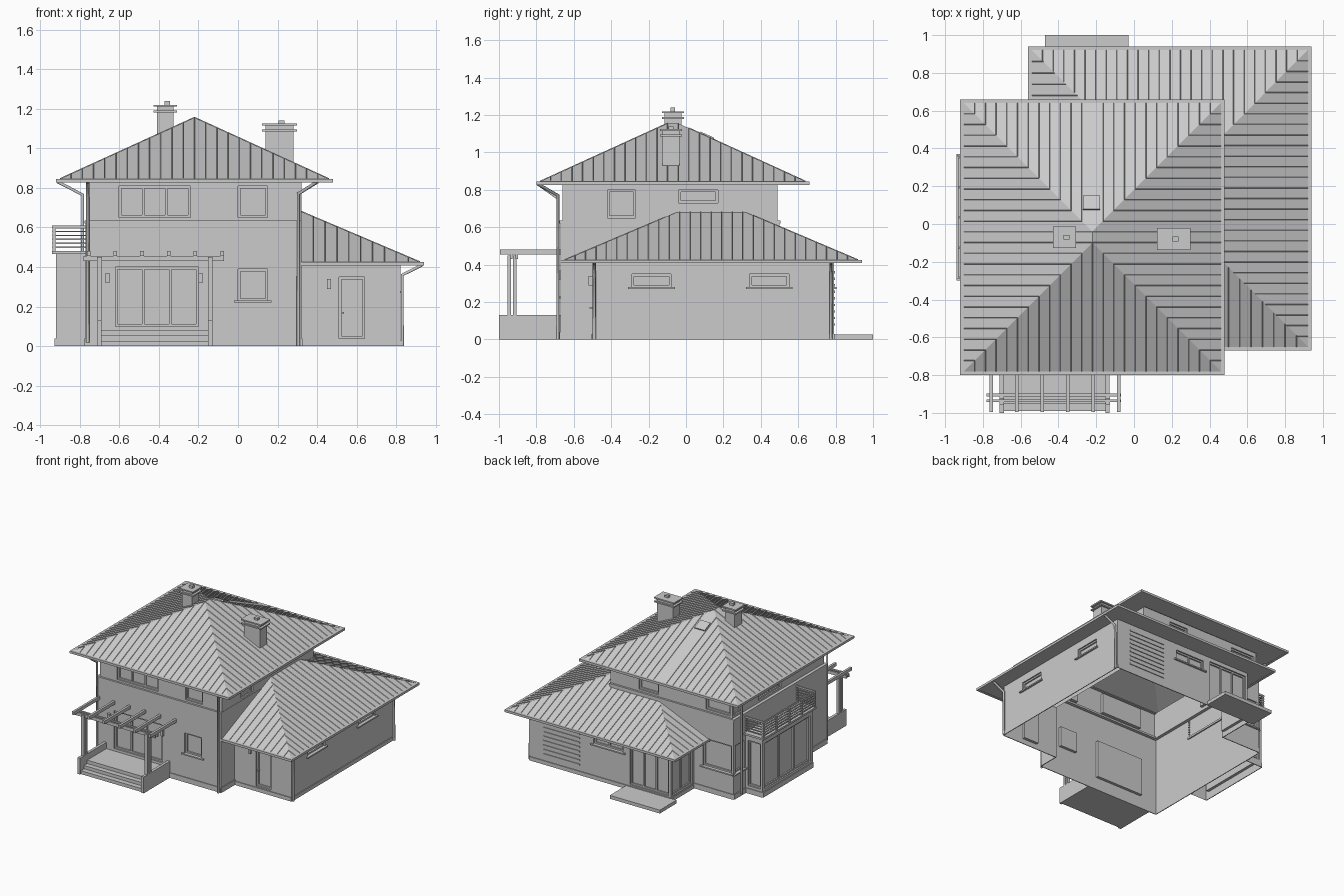
import bpy
import bmesh
from mathutils import Vector

cube = bpy.data.objects.get("Cube")
if cube:
    bpy.data.objects.remove(cube, do_unlink=True)

grey = bpy.data.materials.new("plain_grey")
grey.use_nodes = True
COLOUR = (0.6, 0.6, 0.6, 1)
grey.diffuse_color = COLOUR
grey.node_tree.nodes["Principled BSDF"].inputs["Base Color"].default_value = COLOUR


def finish(name, bm):
    mesh = bpy.data.meshes.new(name)
    bm.to_mesh(mesh)
    bm.free()
    mesh.materials.append(grey)
    obj = bpy.data.objects.new(name, mesh)
    bpy.context.scene.collection.objects.link(obj)
    return obj


def quad(bm, points):
    return bm.faces.new([bm.verts.new(p) for p in points])


def add_box(bm, x, y, z):
    """Axis-aligned box from three (low, high) spans."""
    v = [bm.verts.new((a, b, c)) for a in x for b in y for c in z]
    for ids in ("0132", "4576", "0451", "2673", "0264", "1375"):
        bm.faces.new([v[int(i)] for i in ids])


def boxes(name, spans):
    bm = bmesh.new()
    for x, y, z in spans:
        add_box(bm, x, y, z)
    bmesh.ops.recalc_face_normals(bm, faces=bm.faces)
    return finish(name, bm)


def mid(c, size):
    return (c - size / 2, c + size / 2)


def ring(x, y, z, width):
    """Four box spans forming a rectangular rim."""
    (a, b), (c, d) = x, y
    return [(x, (c, c + width), z), (x, (d - width, d), z),
            ((a, a + width), (c + width, d - width), z),
            ((b - width, b), (c + width, d - width), z)]


def wall(name, axis, pos, out, span, height, openings=(), plinth=0.0, sills=True):
    """Wall sheet with real openings, reveals, panes, frames and sills."""
    bm = bmesh.new()
    depth, bar = 0.022, 0.012

    def place(u, w, d=0.0):
        p = pos + out * d
        return (u, p, w) if axis == "x" else (p, u, w)

    def slab(u, w, d):
        across = sorted((pos + out * d[0], pos + out * d[1]))
        add_box(bm, *((u, across, w) if axis == "x" else (across, u, w)))

    def rect(u, w, d=0.0):
        quad(bm, [place(u[0], w[0], d), place(u[1], w[0], d),
                  place(u[1], w[1], d), place(u[0], w[1], d)])

    us = sorted(set(span) | {u for o in openings for u in o[:2]})
    ws = sorted(set(height) | {w for o in openings for w in o[2:4]})
    for u in zip(us, us[1:]):
        for w in zip(ws, ws[1:]):
            if not any(o[0] <= u[0] < o[1] and o[2] <= w[0] < o[3] for o in openings):
                rect(u, w)
    for a, b, low, high, panes in openings:
        rect((a, b), (low, high), -depth)
        loop = [(a, low), (b, low), (b, high), (a, high)]
        for p, q in zip(loop, loop[1:] + loop[:1]):
            quad(bm, [place(*p), place(*q), place(*q, -depth), place(*p, -depth)])
        inner = (-depth, -depth / 2)
        for w in (low, high - bar):
            slab((a, b), (w, w + bar), inner)
        for i in range(panes + 1):
            u = a + (b - a - bar) * i / panes
            slab((u, u + bar), (low + bar, high - bar), inner)
        if sills and low > 0.15:
            slab((a - 0.02, b + 0.02), (low - 0.01, low), (0, 0.015))
    if plinth:
        slab(span, (0, plinth), (0, 0.006))
    bmesh.ops.remove_doubles(bm, verts=bm.verts, dist=0.0001)
    bmesh.ops.recalc_face_normals(bm, faces=bm.faces)
    return finish(name, bm)


def roof(name, faces, base, slope, spacing=0.055):
    """Hipped roof from plan polygons whose first edge is the eave, with seams."""
    sheet, seams = bmesh.new(), bmesh.new()
    for plan in faces:
        pts = [Vector(p) for p in plan]
        start, along = pts[0], (pts[1] - pts[0]).normalized()
        inward = Vector((-along.y, along.x))

        def lift(p):
            return Vector((p.x, p.y, base + slope * (p - start).dot(inward)))

        quad(sheet, [lift(p) for p in pts])
        length = (pts[1] - start).length
        count = int(length / spacing)
        for i in range(1, count):
            foot = start + along * (length * i / count)
            reach = []
            for p, q in zip(pts[1:], pts[2:] + pts[:1]):
                s, t = (p - foot).dot(along), (q - foot).dot(along)
                if s * t < 0:
                    reach.append((p + (q - p) * s / (s - t) - foot).dot(inward))
            if reach:
                side, up = along * 0.002, Vector((0, 0, 0.004))
                low, high = lift(foot), lift(foot + inward * min(reach))
                wide = side.to_3d()
                quad(seams, [low - wide, low + up, high + up, high - wide])
                quad(seams, [low + up, low + wide, high + wide, high + up])
    bmesh.ops.remove_doubles(sheet, verts=sheet.verts, dist=0.0005)
    obj = finish(name, sheet)
    mod = obj.modifiers.new("thickness", "SOLIDIFY")
    mod.thickness, mod.offset = 0.012, -1
    finish(name + "_seams", seams)


def pipe(name, points, radius=0.009):
    curve = bpy.data.curves.new(name, "CURVE")
    curve.dimensions, curve.bevel_depth, curve.bevel_resolution = "3D", radius, 1
    line = curve.splines.new("POLY")
    line.points.add(len(points) - 1)
    for point, co in zip(line.points, points):
        point.co = (*co, 1)
    curve.materials.append(grey)
    bpy.context.scene.collection.objects.link(bpy.data.objects.new(name, curve))


# Main house, ground floor
LOW, TOP, WING = (0, 0.63), (0.63, 0.835), (0, 0.42)
wall("front_wall", "x", -.67, -1, (-.77, .32), LOW,
     [(-.62, -.2, .1, .4, 3), (0, .15, .23, .39, 1)], .04)
wall("left_low_wall", "y", .32, 1, (-.67, -.5), WING, plinth=.04)
wall("left_mid_wall", "y", .32, 1, (-.67, .5), (.42, .63))
wall("back_wall", "x", .5, 1, (-.77, -.42), LOW, [(-.75, -.5, .2, .42, 1)], .04)
wall("back_mid_wall", "x", .5, 1, (-.42, .32), (.42, .63))
wall("right_wall", "y", -.77, -1, (-.67, .5), LOW, [(.37, .48, .2, .42, 1)], .04)

# Main house, upper floor
wall("front_upper_wall", "x", -.66, -1, (-.75, .32), TOP,
     [(-.6, -.24, .65, .81, 3), (0, .15, .65, .81, 1)], sills=False)
wall("left_upper_wall", "y", .32, 1, (-.66, .49), TOP,
     [(-.42, -.27, .65, .8, 1), (-.04, .17, .73, .8, 1)], sills=False)
wall("back_upper_wall", "x", .49, 1, (-.75, .32), TOP,
     [(-.73, -.52, .65, .8, 1), (-.1, .07, .65, .8, 1)], sills=False)
wall("right_upper_wall", "y", -.75, -1, (-.66, .49), TOP,
     [(.36, .47, .65, .8, 1), (-.12, .16, .65, .8, 2)], sills=False)
boxes("belt_ledge", ring((-.775, .322), (-.675, .505), (.62, .635), .03))

# Low wing
wall("wing_front_wall", "x", -.5, -1, (.32, .82), WING, [(.51, .64, .04, .35, 1)], .03)
wall("wing_left_wall", "y", .82, 1, (-.5, .79), WING,
     [(-.29, -.08, .28, .35, 1), (.34, .55, .28, .35, 1)], .03)
wall("wing_back_wall", "x", .79, 1, (-.42, .82), WING,
     [(-.4, -.06, .04, .38, 3), (0, .26, .28, .36, 2)], .03)
wall("wing_right_wall", "y", -.42, -1, (.5, .79), WING, [(.52, .77, .04, .38, 2)], .03)
boxes("slat_panel", [((.38, .7), (.79, .796), mid(.08 + .035 * i, .012)) for i in range(9)])

# Side bay with balcony
BAY = (-.92, -.77)
wall("bay_front_wall", "x", -.28, -1, BAY, (0, .47))
wall("bay_side_wall", "y", -.92, -1, (-.28, .35), (0, .47), [(-.25, .32, .06, .42, 3)], .04)
wall("bay_back_wall", "x", .35, 1, BAY, (0, .47), [(-.9, -.79, .06, .42, 1)], .04)
boxes("balcony_slab", [((-.94, -.76), (-.3, .37), (.465, .48))])
rails = [(.5 + .02 * i, .006) for i in range(5)] + [(.603, .014)]
boxes("balcony_rails", [span for z, h in rails for span in (
    (mid(-.935, .01), (-.29, .36), mid(z, h)),
    ((-.935, -.76), mid(-.285, .01), mid(z, h)),
    ((-.935, -.76), mid(.355, .01), mid(z, h)))])
boxes("balcony_posts", [(mid(-.93, .014), mid(-.285 + .16 * i, .014), (.48, .6))
                        for i in range(5)])

# Roofs with gutters and soffits
a, b, c, d = -.9, .46, -.78, .64
x, y0, y1 = -.22, -.1, -.04
roof("main_roof", [[(a, c), (b, c), (x, y0)], [(b, c), (b, d), (x, y1), (x, y0)],
                   [(b, d), (a, d), (x, y1)], [(a, d), (a, c), (x, y0), (x, y1)]], .845, .456)
boxes("main_gutter", ring((-.92, .48), (-.8, .66), (.827, .845), .022))
boxes("main_soffit", ring((-.9, .46), (-.78, .64), (.828, .836), .14))
a, b, c, d, x, y = -.54, .92, -.65, .92, .32, .5
roof("wing_roof", [[(x, c), (b, c), (x, -.05)],
                   [(b, c), (b, d), (x, .32), (x, -.05)],
                   [(b, d), (a, d), (-.12, y), (x, y), (x, .32)],
                   [(a, d), (a, y), (-.12, y)]], .425, .425)
GUT, SOF = (.408, .426), (.41, .418)
boxes("wing_gutter", [((x, .94), (-.67, c), GUT), ((b, .94), (c, d), GUT),
                      ((-.56, .94), (d, .94), GUT), ((-.56, a), (y, d), GUT)])
boxes("wing_soffit", [((x, b), (c, -.5), SOF), ((.82, b), (-.5, d), SOF),
                      ((a, .82), (.79, d), SOF), ((a, -.42), (y, .79), SOF)])
sky = boxes("skylight", [(mid(0, .09), mid(0, .08), (0, .012))])
sky.location, sky.rotation_euler = (-.225, .11, 1.084), (-.428, 0, 0)

# Chimneys
for name, x, y, base, top, plates in (
        ("tall_chimney", (-.41, -.325), (-.115, -.025), 1.04, 1.22, (1.185, 1.215)),
        ("wide_chimney", (.14, .28), (-.125, -.035), .93, 1.12, (1.09, 1.12))):
    spans = [(x, y, (base, top))]
    for z in plates:
        spans.append(((x[0] - .018, x[1] + .018), (y[0] - .013, y[1] + .013), mid(z, .01)))
    spans.append((mid(sum(x) / 2 + .01, .03), mid(sum(y) / 2, .025), (top, top + .02)))
    boxes(name, spans)

# Porch with steps and pergola
boxes("porch_cheeks", [(mid(x, .022), (-1, -.67), (0, .13)) for x in (-.7, -.14)])
boxes("porch_floor", [((-.69, -.15), (-.91, -.67), (0, .08)),
                      ((-.69, -.15), (-.95, -.91), (0, .053)),
                      ((-.69, -.15), (-.99, -.95), (0, .027))])
boxes("pergola_posts", [(mid(x, .024), mid(y, .02), (.13, .45))
                        for x in (-.7, -.14) for y in (-.945, -.915)])
boxes("pergola_beams", [((-.78, -.07), mid(y, .014), (.43, .455)) for y in (-.935, -.905)])
boxes("pergola_rafters", [(mid(-.755 + .135 * i, .018), (-.995, -.67), (.455, .48))
                          for i in range(6)])
boxes("back_terrace", [((-.47, -.03), (.79, 1), (0, .027))])

# Wall lamps, door handle and downpipes
boxes("wall_lamps", [(mid(x, .02), (y - .02, y), mid(z, .05)) for x, y, z in (
    (-.66, -.67, .345), (-.19, -.67, .345), (.46, -.5, .315))]
    + [(mid(.53, .012), (-.515, -.49), mid(.17, .008))])
pipe("front_downpipe", [(.4, -.79, .83), (.305, -.685, .77), (.305, -.685, 0)])
pipe("side_downpipe", [(-.91, .42, .83), (-.785, .42, .765), (-.785, .42, .02)])
pipe("corner_downpipe", [(-.76, -.79, .83), (-.76, -.685, .755), (-.76, -.685, .02)])
for y in (-.49, .775):
    pipe("wing_downpipe", [(.93, y, .41), (.83, y, .36), (.83, y, 0)])
